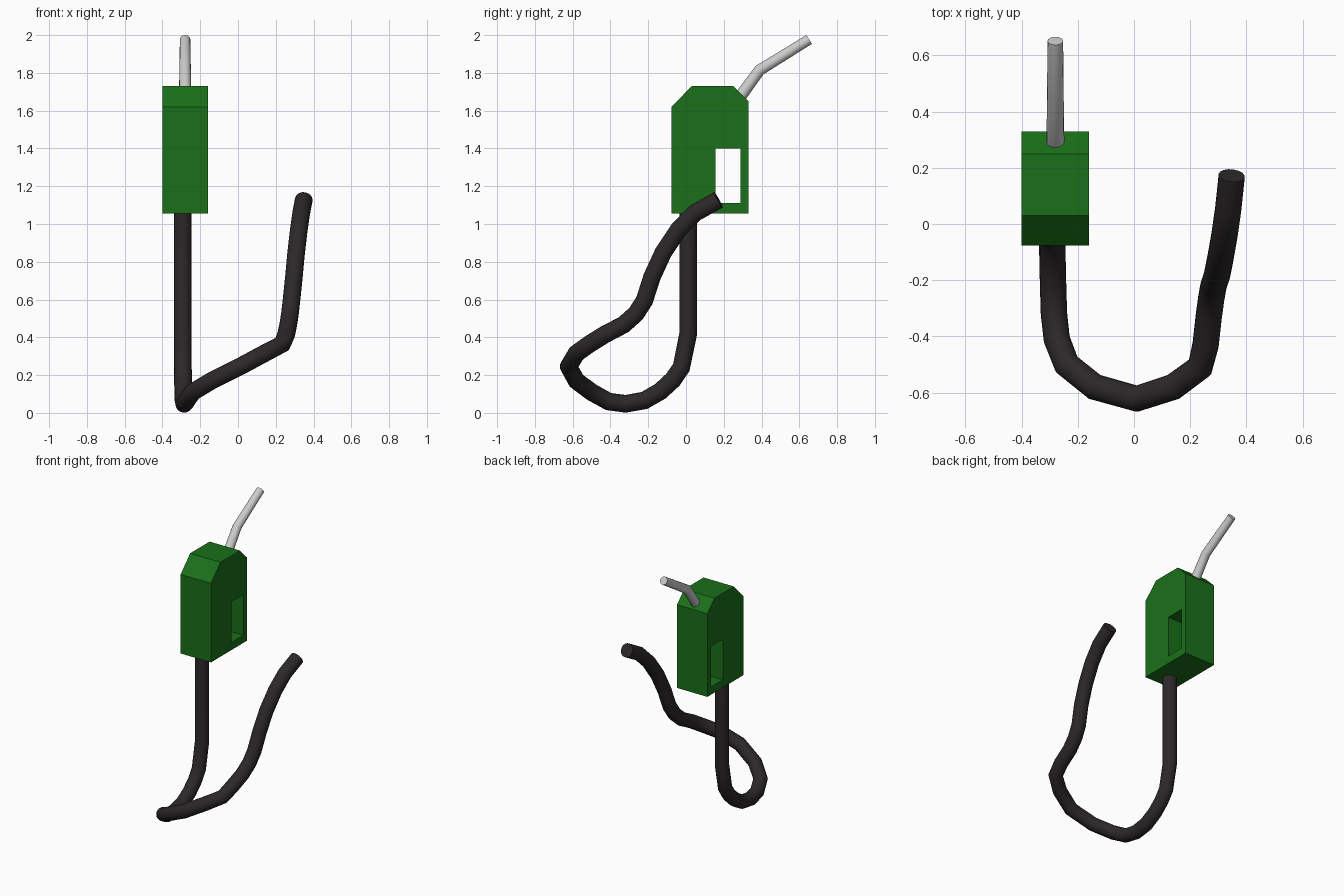
import bpy, bmesh, math

if "Cube" in bpy.data.objects:
    bpy.data.objects.remove(bpy.data.objects["Cube"])

X = -0.28  # centre plane of the nozzle


def material(name, rgb):
    m = bpy.data.materials.new(name)
    m.diffuse_color = (*rgb, 1)
    m.use_nodes = True
    m.node_tree.nodes["Principled BSDF"].inputs["Base Color"].default_value = m.diffuse_color
    return m


def prism(name, profile, x0, x1):
    """Extrude a (y, z) outline along x."""
    bm = bmesh.new()
    face = bm.faces.new([bm.verts.new((x0, y, z)) for y, z in profile])
    ext = bmesh.ops.extrude_face_region(bm, geom=[face])["geom"]
    bmesh.ops.translate(bm, vec=(x1 - x0, 0, 0),
                        verts=[v for v in ext if isinstance(v, bmesh.types.BMVert)])
    bmesh.ops.recalc_face_normals(bm, faces=bm.faces)
    me = bpy.data.meshes.new(name)
    bm.to_mesh(me)
    bm.free()
    ob = bpy.data.objects.new(name, me)
    bpy.context.collection.objects.link(ob)
    return ob


def tube(name, points, radius, taper=1.0):
    """Round pipe with capped ends along a list of points."""
    cu = bpy.data.curves.new(name, "CURVE")
    cu.dimensions = "3D"
    cu.bevel_depth = radius
    cu.bevel_resolution = 6
    cu.use_fill_caps = True
    sp = cu.splines.new("POLY")
    sp.points.add(len(points) - 1)
    for i, p in enumerate(points):
        sp.points[i].co = (*p, 1)
        sp.points[i].radius = 1 + (taper - 1) * i / (len(points) - 1)
    ob = bpy.data.objects.new(name, cu)
    bpy.context.collection.objects.link(ob)
    bpy.ops.object.select_all(action="DESELECT")
    ob.select_set(True)
    bpy.context.view_layer.objects.active = ob
    bpy.ops.object.convert(target="MESH")
    ob = bpy.context.object
    # weld the caps to the pipe
    bm = bmesh.new()
    bm.from_mesh(ob.data)
    bmesh.ops.remove_doubles(bm, verts=bm.verts, dist=1e-5)
    bmesh.ops.recalc_face_normals(bm, faces=bm.faces)
    bm.to_mesh(ob.data)
    bm.free()
    bpy.ops.object.shade_smooth_by_angle(angle=math.radians(40))
    return ob


# Nozzle body with a grip opening cut through it
body = prism("nozzle_body", [(-0.077, 1.055), (0.33, 1.055), (0.33, 1.65),
                             (0.25, 1.73), (0.03, 1.73), (-0.077, 1.62)],
             X - 0.12, X + 0.12)
body.data.materials.append(material("green", (0.01, 0.16, 0.01)))
cutter = prism("grip_cutter", [(0.155, 1.11), (0.288, 1.11), (0.288, 1.40), (0.155, 1.40)],
               X - 0.2, X + 0.2)
cutter.hide_render = True
cutter.hide_set(True)
cut = body.modifiers.new("grip_opening", "BOOLEAN")
cut.operation = "DIFFERENCE"
cut.solver = "EXACT"
cut.object = cutter

# Bent metal spout
tube("spout", [(X, 0.24, 1.61), (X, 0.39, 1.815), (X, 0.652, 1.977)], 0.033, 0.84)

# Hanging hose
hose = tube("hose", [
    (-0.293, 0.012, 1.10), (-0.293, 0.012, 0.42), (-0.292, -0.025, 0.24),
    (-0.291, -0.07, 0.175), (-0.29, -0.135, 0.115), (-0.288, -0.22, 0.066),
    (-0.285, -0.32, 0.048), (-0.275, -0.41, 0.06), (-0.24, -0.50, 0.11),
    (-0.14, -0.58, 0.17), (0.01, -0.622, 0.245), (0.14, -0.58, 0.315),
    (0.235, -0.51, 0.365), (0.255, -0.43, 0.415), (0.266, -0.33, 0.467),
    (0.275, -0.265, 0.525), (0.283, -0.22, 0.595), (0.296, -0.18, 0.72),
    (0.308, -0.12, 0.85), (0.322, -0.04, 0.97), (0.335, 0.05, 1.06),
    (0.348, 0.172, 1.128)], 0.047)
hose.data.materials.append(material("black_rubber", (0.025, 0.021, 0.023)))
